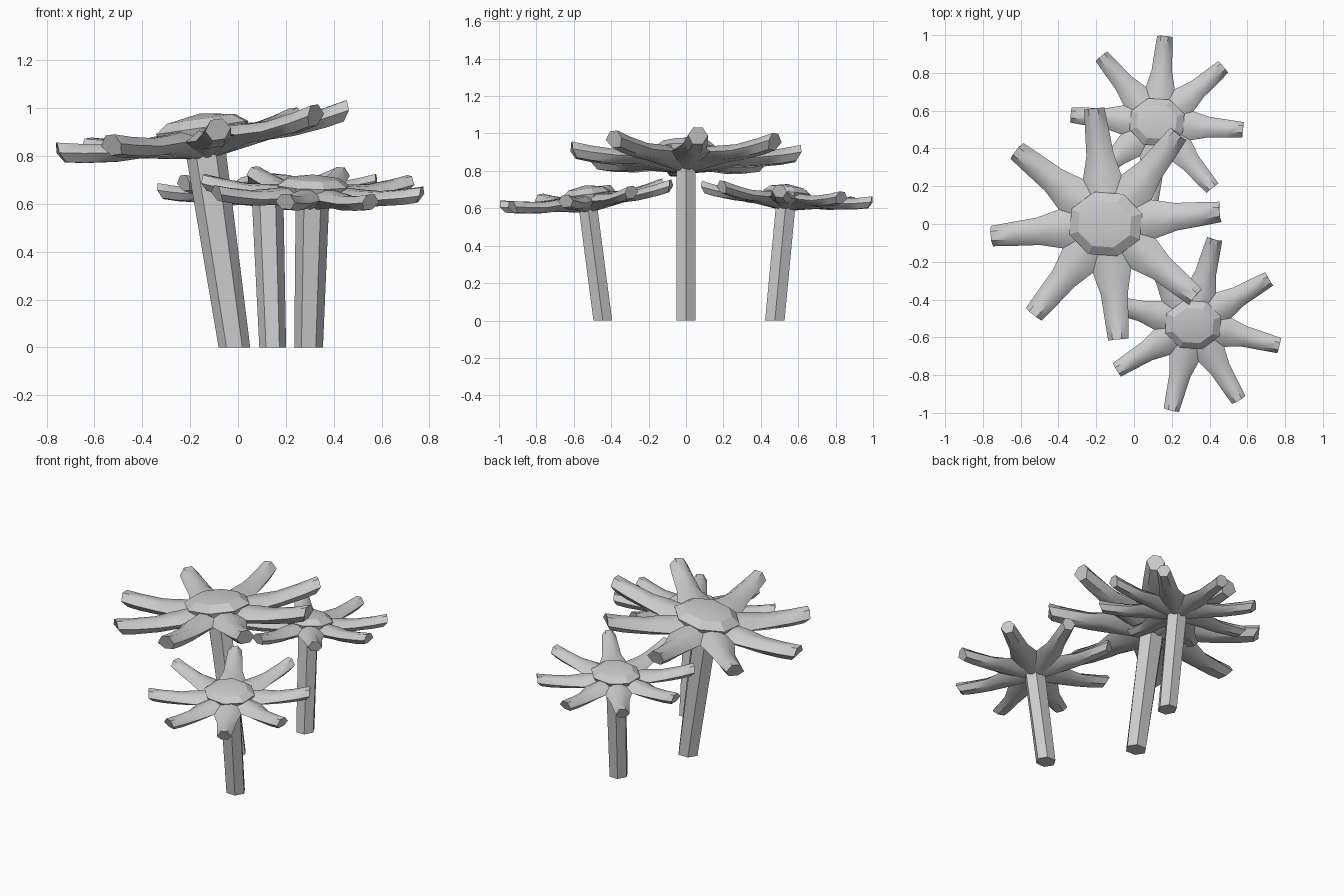
import bpy, bmesh, math
from mathutils import Vector, Matrix

if "Cube" in bpy.data.objects:
    bpy.data.objects.remove(bpy.data.objects["Cube"])

UP = Vector((0, 0, 1))
PETALS = 8


def finish(bm, name, mat, angle):
    bmesh.ops.remove_doubles(bm, verts=bm.verts, dist=0.0005)
    bmesh.ops.recalc_face_normals(bm, faces=bm.faces)
    bm.transform(mat)
    me = bpy.data.meshes.new(name)
    bm.to_mesh(me)
    bm.free()
    ob = bpy.data.objects.new(name, me)
    bpy.context.collection.objects.link(ob)
    bpy.ops.object.select_all(action='DESELECT')
    ob.select_set(True)
    bpy.context.view_layer.objects.active = ob
    bpy.ops.object.shade_smooth_by_angle(angle=math.radians(angle))
    return ob


def bridge(bm, a, b):
    n = len(a)
    for i in range(n):
        bm.faces.new((a[i], a[(i + 1) % n], b[(i + 1) % n], b[i]))


def section(r, w, z, t):
    # hexagonal petal cross-section: side, top pair, side, bottom pair
    return [(r, -w, z), (r, -w * .45, z + t), (r, w * .45, z + t),
            (r, w, z), (r, w * .5, z - t), (r, -w * .5, z - t)]


def make_blossom(name, mat, start):
    # eight petals that share their root edges with their neighbours
    bm = bmesh.new()
    v = 0.27
    a = math.pi / PETALS
    vx, vy = v * math.cos(a), v * math.sin(a)
    root = [(vx, -vy, .085), (.27, -.045, .122), (.27, .045, .122),
            (vx, vy, .085), (.27, .045, .045), (.27, -.045, .045)]
    loops = [root, section(.37, .073, .083, .038),
             section(.51, .063, .100, .040), section(.60, .054, .118, .043)]
    loops[-1] = [(x + (.015 if z > .1 else -.01), y, z) for x, y, z in loops[-1]]
    for k in range(PETALS):
        rot = Matrix.Rotation(math.radians(start) + 2 * a * k, 3, 'Z')
        rings = [[bm.verts.new(rot @ Vector(p)) for p in lp] for lp in loops]
        for p, q in zip(rings, rings[1:]):
            bridge(bm, p, q)
        bm.faces.new(rings[-1])
        r = rings[0]
        # top and underside wedges running to the middle
        top = bm.verts.new((0, 0, .14))
        low = bm.verts.new((0, 0, .0))
        for i in range(3):
            bm.faces.new((r[i], r[i + 1], top))
            bm.faces.new((r[3 + i], r[(4 + i) % 6], low))
    return finish(bm, name, mat, 48)


def make_centre(name, mat):
    # faceted domed seed head
    bm = bmesh.new()
    rings = []
    for r, z in ((.19, .10), (.205, .135), (.15, .172)):
        rings.append([bm.verts.new((r * math.cos(t), r * .87 * math.sin(t), z))
                      for t in (2 * math.pi * (i + .4) / 8 for i in range(8))])
    for p, q in zip(rings, rings[1:]):
        bridge(bm, p, q)
    bm.faces.new(rings[0])
    apex = bm.verts.new((0, 0, .195))
    for i in range(8):
        bm.faces.new((rings[-1][i], rings[-1][(i + 1) % 8], apex))
    return finish(bm, name, mat, 20)


def make_stem(name, base, top, w0, w1, depth):
    # six-sided stem widening slightly towards the blossom
    bm = bmesh.new()
    rings = []
    for c, w in ((base, w0), (top, w1)):
        rings.append([bm.verts.new((c[0] + w * math.cos(math.pi * i / 3),
                                    c[1] + depth * math.sin(math.pi * i / 3) / .866,
                                    c[2])) for i in range(6)])
    bridge(bm, *rings)
    bm.faces.new(rings[0])
    bm.faces.new(rings[1])
    return finish(bm, name, Matrix.Identity(4), 30)


# name, stem base, blossom underside point, scale, first petal angle, stem widths
flowers = [
    ("large", (-.015, 0, 0), (-.13, 0, .785), 1.0, 6, .066, .085, .05),
    ("front", (.295, -.445, 0), (.31, -.52, .575), .765, 31, .06, .07, .05),
    ("back", (.145, .475, 0), (.125, .53, .585), .745, -5, .056, .066, .052),
]
for name, base, top, s, start, w0, w1, d in flowers:
    base, top = Vector(base), Vector(top)
    axis = (top - base).normalized()
    tilt = UP.rotation_difference(axis).to_matrix().to_4x4()
    mat = Matrix.Translation(top) @ tilt @ Matrix.Scale(s, 4)
    make_stem(name + "_stem", base, top + axis * .05 * s, w0, w1, d)
    make_blossom(name + "_petals", mat, start)
    make_centre(name + "_flower_centre", mat)
